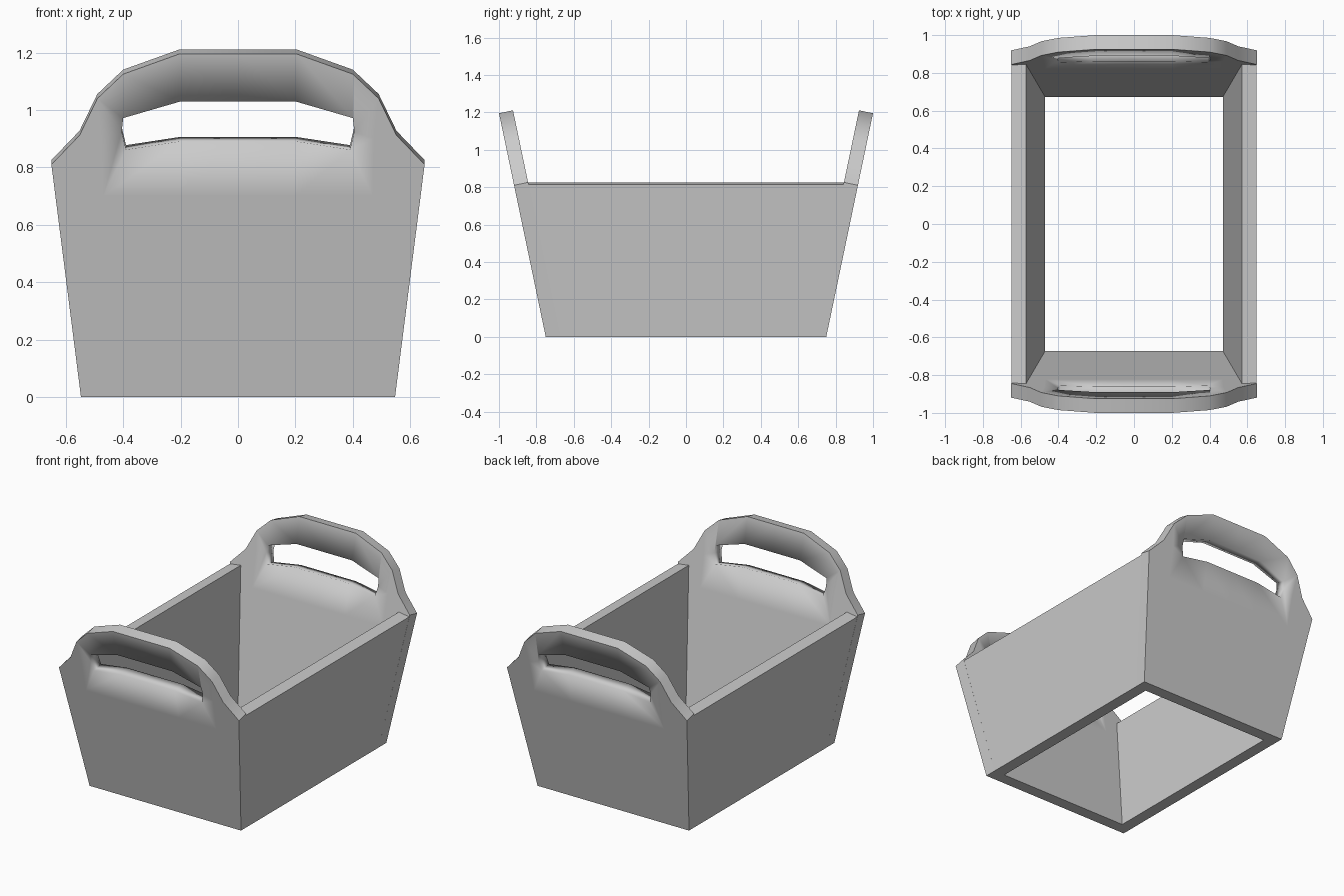
import bpy, bmesh
from mathutils import Vector

if "Cube" in bpy.data.objects:
    bpy.data.objects.remove(bpy.data.objects["Cube"])

SLOPE = 0.209                                   # outward lean of the end panels
INWARD = Vector((0, 1, SLOPE)).normalized() * 0.0765


def finish(bm, name):
    bmesh.ops.recalc_face_normals(bm, faces=bm.faces[:])
    mesh = bpy.data.meshes.new(name)
    bm.to_mesh(mesh)
    bm.free()
    obj = bpy.data.objects.new(name, mesh)
    bpy.context.collection.objects.link(obj)
    return obj


# Half outline of an end panel (x, z): t/h/b = rim, hole top, hole bottom
P = dict(
    t0=(0, 1.195), t1=(0.205, 1.195), t2=(0.4, 1.125), t3=(0.49, 1.04),
    t4=(0.552, 0.912), t5=(0.65, 0.81),
    h0=(0, 1.03), h1=(0.2, 1.03), h2=(0.4, 0.972), h3=(0.405, 0.925),
    b1=(0.39, 0.862), b2=(0.2, 0.891), b3=(0, 0.891),
    s0=(0, 0.7), s1=(0.2, 0.7), s2=(0.47, 0.7), s3=(0.475, 0.9),
    f0=(0, 0), f1=(0.2, 0), f2=(0.547, 0))
FACES = ["t0 t1 h1 h0", "t1 t2 h2 h1", "t2 t3 h3 h2", "t3 s3 h3", "t3 t4 s3",
         "s3 s2 b1 h3", "t4 t5 s2 s3", "b1 s2 s1 b2", "b2 s1 s0 b3",
         "s0 s1 f1 f0", "s1 s2 f2 f1", "s2 t5 f2"]


def end_panel(name, side):
    bm = bmesh.new()
    verts = {}

    def vert(key, m):
        x, z = P[key]
        k = (x * m + 0.0, z)
        if k not in verts:
            verts[k] = bm.verts.new((k[0], -0.75 - SLOPE * z, z))
        return verts[k]

    for m in (1, -1):
        for face in FACES:
            bm.faces.new([vert(k, m) for k in face.split()][::m])
    hole = {vert(k, m) for k in P if k[0] in "hb" for m in (1, -1)}
    # Thicken the sheet towards the inside
    ext = bmesh.ops.extrude_face_region(bm, geom=bm.faces[:], use_keep_orig=True)
    inner = [g for g in ext["geom"] if isinstance(g, bmesh.types.BMVert)]
    bmesh.ops.translate(bm, verts=inner, vec=INWARD)
    for v in inner:                             # level the foot
        if v.co.z < 0.1:
            v.co.y += SLOPE * v.co.z
            v.co.z = 0
    bmesh.ops.recalc_face_normals(bm, faces=bm.faces[:])
    # Smooth shading rolls over the grip hole; the outside rim stays crisp
    hole_xz = [v.co.copy() for v in hole]
    hole_xz += [c + INWARD for c in hole_xz]
    soft = {v for v in bm.verts if any((v.co - c).length < 1e-4 for c in hole_xz)}
    for f in bm.faces:
        f.smooth = True
    for e in bm.edges:
        if e.calc_face_angle(0) > 0.6 and not all(v in soft for v in e.verts):
            e.smooth = False
    for v in bm.verts:
        v.co.y *= side
    return finish(bm, name)


def side_panel(name, side):
    bm = bmesh.new()
    profile = [(0.547, 0), (0.648, 0.815), (0.571, 0.825), (0.47, 0)]
    rings = []
    for end in (-1, 1):
        rings.append([bm.verts.new((x * side, end * (0.675 + SLOPE * z), z))
                      for x, z in profile])
    a, b = rings
    bm.faces.new(a)
    bm.faces.new(b[::-1])
    for i in range(4):
        j = (i + 1) % 4
        bm.faces.new((a[i], b[i], b[j], a[j]))
    return finish(bm, name)


# End panels with handles
end_panel("front_handle_panel", 1)
end_panel("back_handle_panel", -1)

# Long side panels
side_panel("right_side_panel", 1)
side_panel("left_side_panel", -1)
